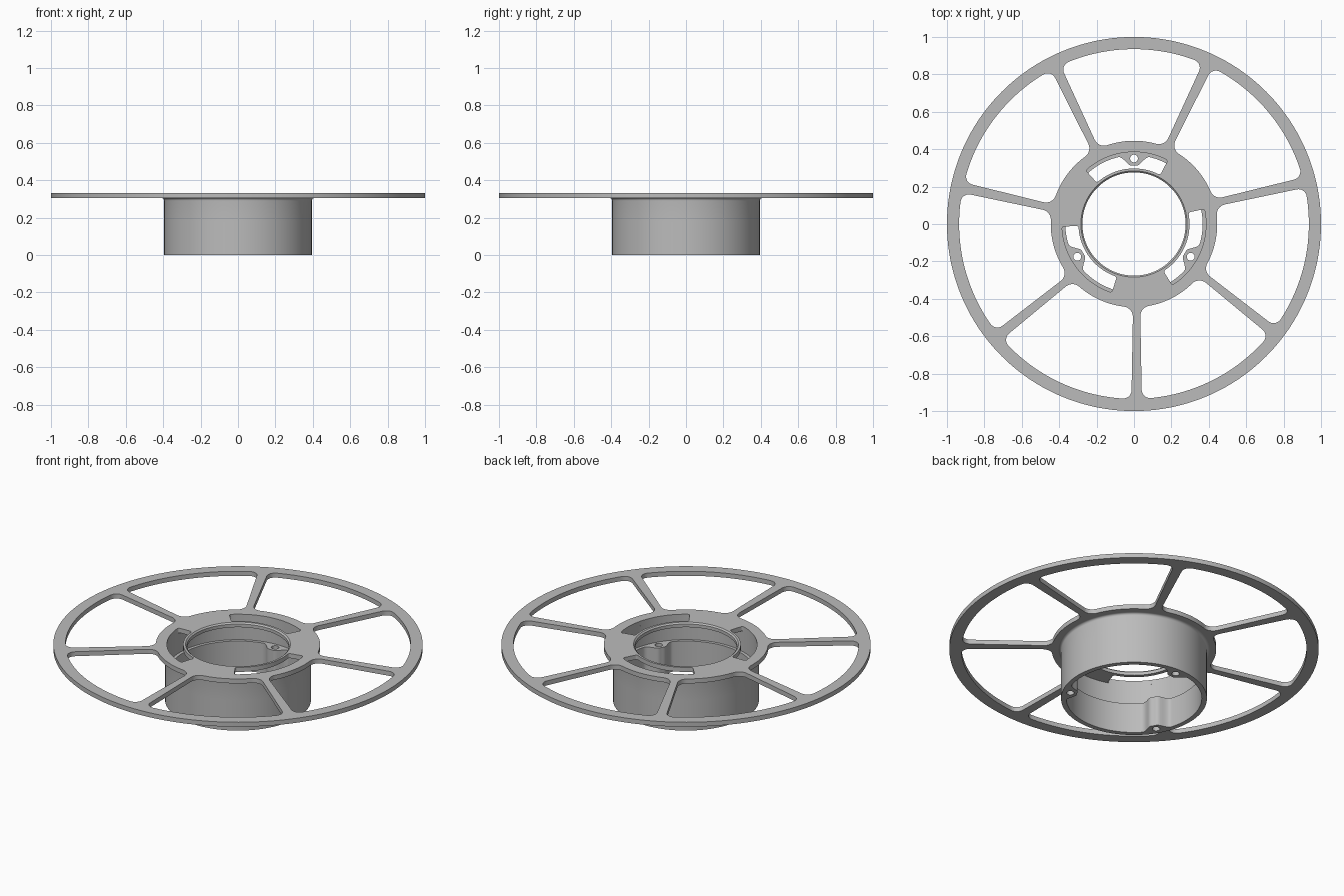
import bpy, bmesh
from math import sin, cos, pi, radians, sqrt, atan2, hypot

if "Cube" in bpy.data.objects:
    bpy.data.objects.remove(bpy.data.objects["Cube"], do_unlink=True)

GREY = (0.5, 0.5, 0.5, 1.0)
mat = bpy.data.materials.new("satin_grey")
mat.use_nodes = True
mat.diffuse_color = GREY
mat.node_tree.nodes["Principled BSDF"].inputs["Base Color"].default_value = GREY

PLATE_Z, TOP_Z, LEDGE_Z = 0.305, 0.332, 0.18
HUB_R, SCREW_R = 0.395, 0.35
SPOKES = 7


def polar(r, a):
    return (r * cos(a), r * sin(a))


def arc(r, a0, a1, n):
    return [polar(r, a0 + (a1 - a0) * i / n) for i in range(n + 1)]


def circle(r, n=160, centre=(0, 0)):
    pts = [polar(r, 2 * pi * i / n) for i in range(n)]
    return [(x + centre[0], y + centre[1]) for x, y in pts]


def corner(radius, h, rho, outward, n=8):
    """Fillet between a concentric arc and an edge h beside the local x axis.
    Runs from the edge to the arc."""
    rc = radius + (rho if outward else -rho)
    cx, cy = sqrt(rc ** 2 - (h + rho) ** 2), h + rho
    ca = atan2(cy, cx)
    start, end = -pi / 2, ca + (pi if outward else 0)
    if outward:
        end -= 2 * pi
    return [(cx + rho * cos(start + (end - start) * i / n),
             cy + rho * sin(start + (end - start) * i / n)) for i in range(n + 1)]


def sector(a0, a1, r_in, r_out, rho_in, rho_out, h_in, h_out, shift=0.0, n=32):
    """Rounded opening between two edges; shift slides the edges sideways."""
    def place(pts, a, side, sh):
        return [(x * cos(a) - y * side * sin(a), x * sin(a) + y * side * cos(a))
                for x, y in pts]

    def ends(a, side):
        inner = corner(r_in, h_in + side * shift, rho_in, True)
        outer = corner(r_out, h_out + side * shift, rho_out, False)
        return place(inner, a, side, shift), place(outer, a, side, shift)

    in0, out0 = ends(a0, 1)
    in1, out1 = ends(a1, -1)

    def bridge(p, q, r):
        b0, b1 = atan2(p[1], p[0]), atan2(q[1], q[0])
        d = (b1 - b0 + pi) % (2 * pi) - pi
        return arc(r, b0, b0 + d, n)[1:-1]

    return (in0[::-1] + out0 + bridge(out0[-1], out1[-1], r_out) + out1[::-1]
            + in1 + bridge(in1[-1], in0[-1], r_in))


def finish(name, bm):
    bmesh.ops.remove_doubles(bm, verts=bm.verts, dist=1e-5)
    bmesh.ops.recalc_face_normals(bm, faces=bm.faces)
    mesh = bpy.data.meshes.new(name)
    bm.to_mesh(mesh)
    bm.free()
    mesh.materials.append(mat)
    ob = bpy.data.objects.new(name, mesh)
    bpy.context.collection.objects.link(ob)
    bpy.ops.object.select_all(action='DESELECT')
    ob.select_set(True)
    bpy.context.view_layer.objects.active = ob
    bpy.ops.object.shade_smooth_by_angle(angle=radians(30))
    return ob


def slab(name, loops, z0, z1):
    """Extrude an outline with holes between two heights."""
    cu = bpy.data.curves.new(name + "_outline", 'CURVE')
    cu.dimensions, cu.fill_mode, cu.extrude = '2D', 'BOTH', (z1 - z0) / 2
    for loop in loops:
        sp = cu.splines.new('POLY')
        sp.points.add(len(loop) - 1)
        for p, (x, y) in zip(sp.points, loop):
            p.co = (x, y, 0, 1)
        sp.use_cyclic_u = True
    tmp = bpy.data.objects.new(name + "_outline", cu)
    bpy.context.collection.objects.link(tmp)
    dg = bpy.context.evaluated_depsgraph_get()
    me = bpy.data.meshes.new_from_object(tmp.evaluated_get(dg))
    bm = bmesh.new()
    bm.from_mesh(me)
    bmesh.ops.translate(bm, verts=bm.verts, vec=(0, 0, (z0 + z1) / 2))
    bpy.data.objects.remove(tmp, do_unlink=True)
    bpy.data.curves.remove(cu)
    bpy.data.meshes.remove(me)
    return finish(name, bm)


def lathe(name, profile, n=160):
    """Revolve a closed (radius, height) profile about the z axis."""
    bm = bmesh.new()
    rings = [[bm.verts.new((*polar(r, 2 * pi * i / n), z)) for r, z in profile]
             for i in range(n)]
    for i in range(n):
        a, b = rings[i], rings[(i + 1) % n]
        for j in range(len(profile)):
            k = (j + 1) % len(profile)
            bm.faces.new((a[j], b[j], b[k], a[k]))
    return finish(name, bm)


# Spoked plate: outer rim, seven windows, three arc slots, centre bore
step = 2 * pi / SPOKES
windows = [sector(-pi / 2 + k * step, -pi / 2 + (k + 1) * step,
                  0.445, 0.935, 0.055, 0.045, 0.02, 0.027, shift=0.014)
           for k in range(SPOKES)]
slots = [sector(radians(62 + 120 * k), radians(132 + 120 * k),
                0.297, 0.385, 0.012, 0.012, 0, 0) for k in range(3)]
slab("spoked_plate", [circle(1.0, 256), circle(0.288)] + windows + slots,
     PLATE_Z, TOP_Z)

# Chamfered lip around the centre bore
lathe("bore_lip", [(0.276, PLATE_Z), (0.288, PLATE_Z), (0.288, TOP_Z),
                   (0.284, TOP_Z), (0.276, TOP_Z - 0.008)])

# Upper hub wall with a small fillet under the plate
fillet = [(HUB_R + 0.014 * (1 - cos(t)), PLATE_Z - 0.014 * (1 - sin(t)))
          for t in [i * pi / 12 for i in range(7)]]
lathe("upper_hub_wall", [(0.385, LEDGE_Z), (HUB_R, LEDGE_Z)] + fillet
      + [(0.385, PLATE_Z)])


# Lower hub wall, thicker, with three screw bosses bulging inward
def inner_radius(a):
    off = abs((a - pi / 2 + pi / 3) % (2 * pi / 3) - pi / 3)
    t = min(max((radians(13) - off) / radians(10), 0), 1)
    return 0.367 - 0.054 * t * t * (3 - 2 * t)


N = 240
inside = [polar(inner_radius(2 * pi * i / N), 2 * pi * i / N) for i in range(N)]
screws = [circle(0.021, 24, polar(SCREW_R, pi / 2 + k * 2 * pi / 3)) for k in range(3)]
slab("lower_hub_wall", [circle(HUB_R), inside] + screws, 0, LEDGE_Z)
